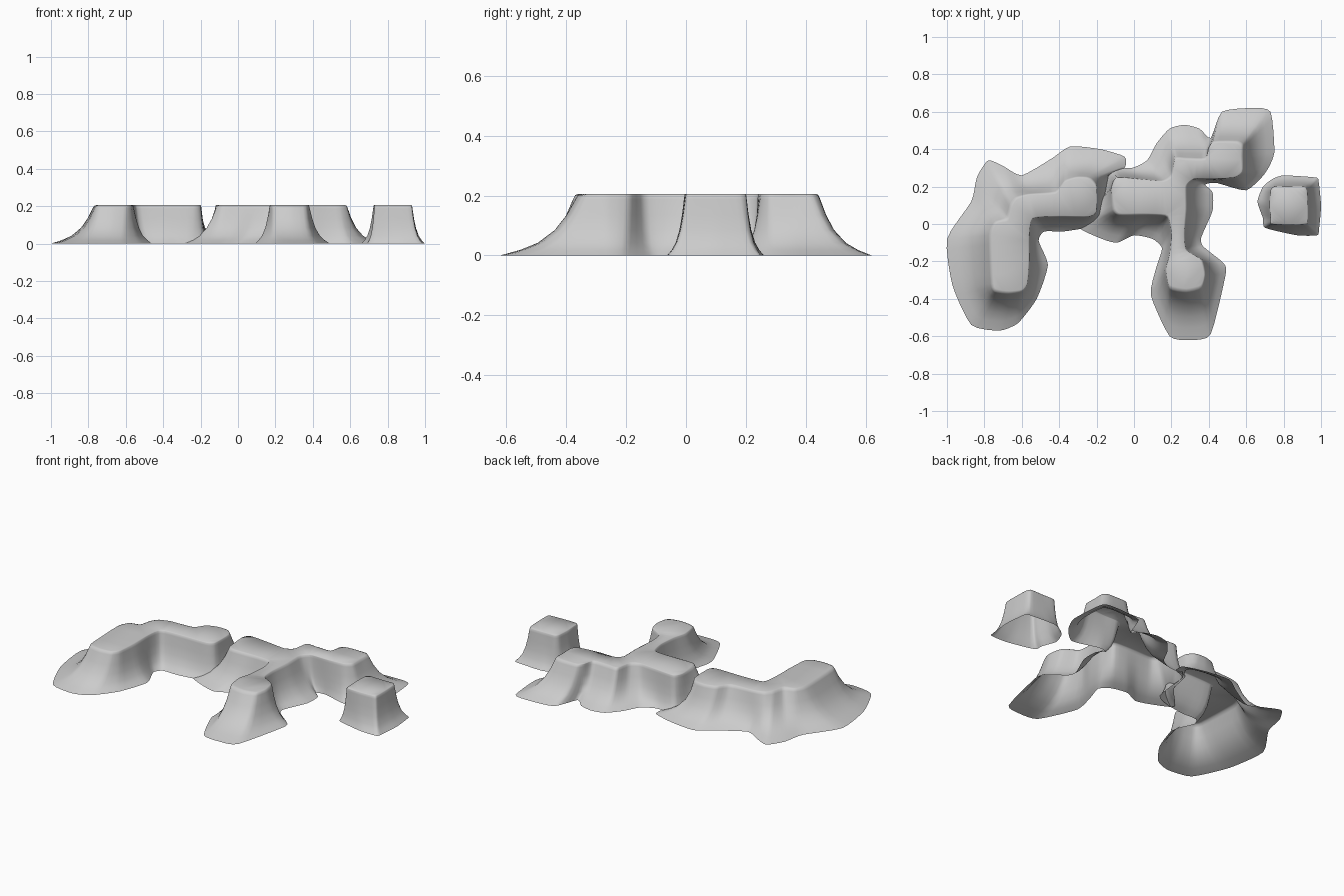
import bpy, bmesh
from mathutils import Vector

# Cliff profile: (share of the way from rim to foot, height)
PROFILE = [(-0.06, 0.206), (0.0, 0.202), (0.035, 0.188), (0.15, 0.135),
           (0.30, 0.085), (0.52, 0.042), (0.75, 0.018), (1.0, 0.0)]
STEPS = 4


def smooth_loop(pts):
    """Closed, softened Catmull-Rom curve through 4D points (rim xy, foot xy)."""
    out, n = [], len(pts)
    for i in range(n):
        p0, p1, p2, p3 = (Vector(pts[(i + k) % n]) for k in (-1, 0, 1, 2))
        m1, m2 = (p2 - p0) * 0.3, (p3 - p1) * 0.3
        lim = (p2 - p1).length
        m1 = m1 * min(1, lim / max(m1.length, 1e-6))
        m2 = m2 * min(1, lim / max(m2.length, 1e-6))
        for s in range(STEPS):
            t = s / STEPS
            out.append(p1 * (2*t**3 - 3*t**2 + 1) + m1 * (t**3 - 2*t**2 + t)
                       + p2 * (3*t**2 - 2*t**3) + m2 * (t**3 - t**2))
    return out


def mesa(name, pts):
    """Open-bottomed plateau lofted from its rim down to its foot outline."""
    loop = smooth_loop(pts)
    n = len(loop)
    bm = bmesh.new()
    rings = []
    for f, z in PROFILE:
        rings.append([bm.verts.new((p[0] + (p[2] - p[0]) * f,
                                    p[1] + (p[3] - p[1]) * f, z)) for p in loop])
    for a, b in zip(rings, rings[1:]):
        for i in range(n):
            j = (i + 1) % n
            bm.faces.new((a[i], b[i], b[j], a[j]))
    cap = bm.faces.new(rings[0])
    bm.normal_update()
    if cap.normal.z < 0:
        bmesh.ops.reverse_faces(bm, faces=bm.faces[:])
    bmesh.ops.triangulate(bm, faces=[cap])
    for f in bm.faces:
        f.smooth = True
    me = bpy.data.meshes.new(name)
    bm.to_mesh(me)
    bm.free()
    ob = bpy.data.objects.new(name, me)
    bpy.context.collection.objects.link(ob)
    return ob


# Western ridge: bent plateau with a wide outer skirt (counter-clockwise)
mesa("west_ridge", [
    (-.76, -.32, -.97, -.33), (-.74, -.36, -.87, -.54), (-.67, -.37, -.72, -.57),
    (-.60, -.36, -.62, -.53), (-.57, -.32, -.52, -.40), (-.56, -.20, -.46, -.22),
    (-.56, -.06, -.51, -.09), (-.54, .03, -.48, -.04), (-.40, .04, -.38, -.04),
    (-.24, .04, -.26, -.02), (-.20, .07, -.16, .03), (-.20, .20, -.13, .26),
    (-.23, .24, -.05, .30), (-.26, .25, -.05, .36), (-.31, .25, -.18, .40),
    (-.37, .23, -.34, .415), (-.42, .17, -.44, .35), (-.56, .16, -.60, .26),
    (-.63, .14, -.70, .31), (-.66, .10, -.78, .34), (-.68, .03, -.84, .25),
    (-.74, .01, -.87, .12), (-.77, -.06, -1.0, -.08)])

# Central ridge: branches south and north-east
mesa("central_ridge", [
    (-.11, .08, -.30, -.01), (-.08, .05, -.17, -.08), (.02, .05, -.09, -.10),
    (.10, .05, .00, -.06), (.18, .04, .10, -.08), (.20, -.05, .15, -.13),
    (.19, -.16, .12, -.23), (.17, -.24, .09, -.38), (.19, -.34, .19, -.60),
    (.28, -.36, .30, -.62), (.36, -.34, .41, -.59), (.38, -.27, .49, -.27),
    (.36, -.19, .48, -.21), (.28, -.14, .37, -.12), (.27, -.05, .36, -.07),
    (.28, .08, .42, .07), (.28, .20, .42, .17), (.32, .24, .38, .21),
    (.42, .24, .44, .22), (.54, .25, .60, .18), (.58, .28, .70, .27),
    (.58, .36, .75, .38), (.58, .42, .73, .60), (.55, .44, .63, .62),
    (.43, .44, .47, .60), (.40, .41, .41, .46), (.38, .35, .35, .51),
    (.28, .35, .27, .53), (.22, .35, .19, .51), (.20, .26, .12, .43),
    (.15, .23, .07, .34), (.04, .24, -.01, .30), (-.09, .25, -.13, .29),
    (-.12, .20, -.17, .14)])

# Lone block to the east with short flared walls
mesa("east_block", [
    (.725, .10, .66, .12), (.73, .03, .69, .03), (.735, .00, .70, -.02), (.82, -.005, .87, -.06),
    (.92, .00, .98, -.06), (.93, .02, .99, -.02), (.93, .10, 1.0, .10),
    (.925, .18, .985, .24), (.91, .20, .96, .25), (.82, .20, .80, .26),
    (.75, .20, .74, .24), (.73, .18, .69, .20)])
